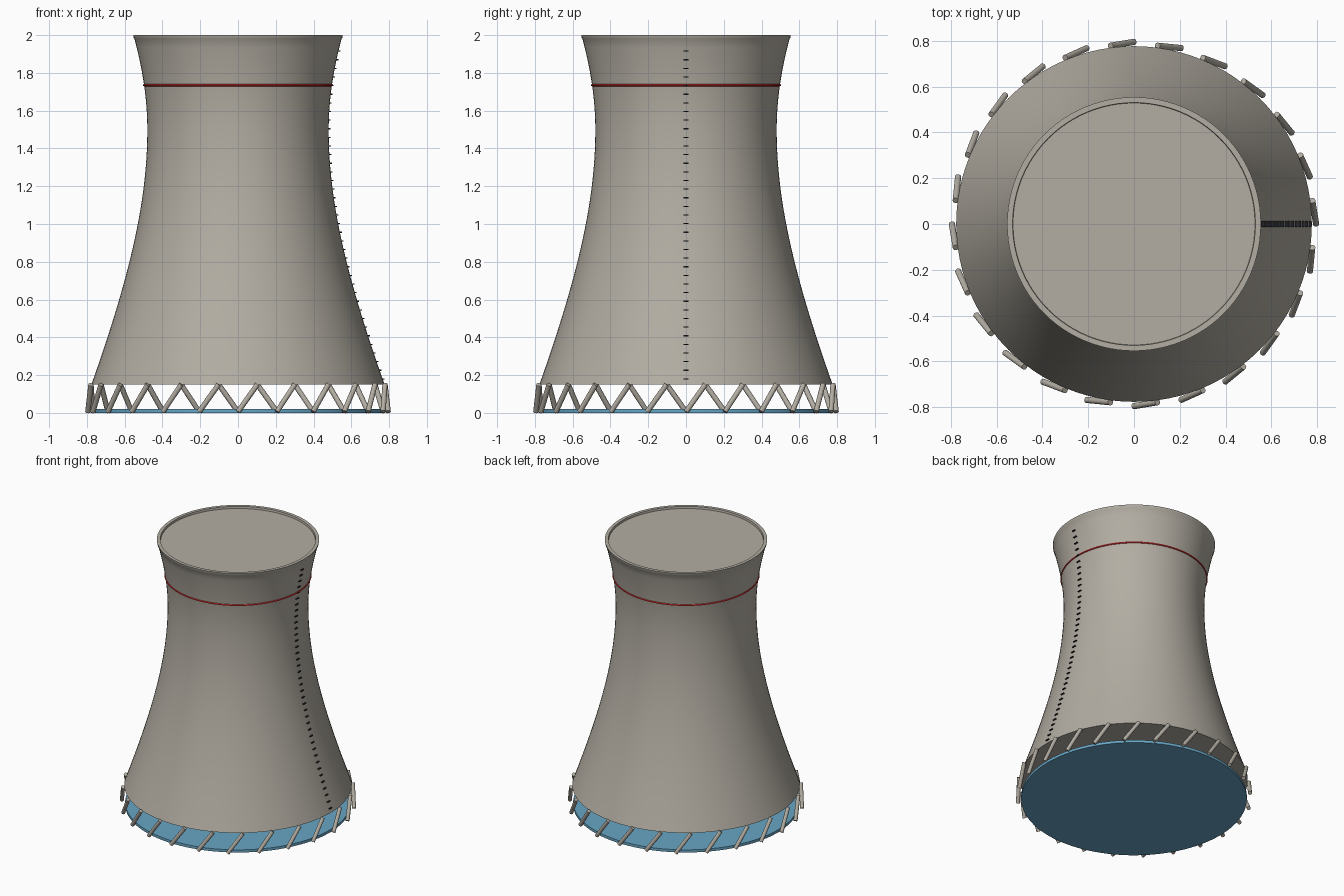
import bpy, math
from mathutils import Vector

if "Cube" in bpy.data.objects:
    bpy.data.objects.remove(bpy.data.objects["Cube"])


def material(name, rgb):
    m = bpy.data.materials.new(name)
    m.diffuse_color = (*rgb, 1)
    m.use_nodes = True
    m.node_tree.nodes["Principled BSDF"].inputs["Base Color"].default_value = m.diffuse_color
    return m


CONCRETE = material("concrete grey", (0.45, 0.42, 0.365))
WATER = material("water blue", (0.14, 0.38, 0.56))
RED = material("warning red", (0.75, 0.03, 0.03))
BLACK = material("ladder black", (0.015, 0.015, 0.018))
SEG = 96


def radius(z):
    # hyperbolic shell, slightly tighter above the throat
    c = 1.062 if z < 1.5 else 0.87
    return 0.48 * math.sqrt(1 + ((z - 1.5) / c) ** 2)


def mesh_object(name, verts, faces, mat, smooth=True):
    me = bpy.data.meshes.new(name)
    me.from_pydata(verts, [], faces)
    me.materials.append(mat)
    ob = bpy.data.objects.new(name, me)
    bpy.context.collection.objects.link(ob)
    if smooth:
        bpy.ops.object.select_all(action='DESELECT')
        ob.select_set(True)
        bpy.context.view_layer.objects.active = ob
        bpy.ops.object.shade_smooth_by_angle(angle=math.radians(35))
    return ob


def lathe(name, profile, mat, closed=False):
    # profile runs bottom to top on the outside; open ends are capped
    n = len(profile)
    verts = [(r * math.cos(2 * math.pi * s / SEG), r * math.sin(2 * math.pi * s / SEG), z)
             for r, z in profile for s in range(SEG)]
    faces = []
    for i in range(n if closed else n - 1):
        a, b = i * SEG, ((i + 1) % n) * SEG
        for s in range(SEG):
            t = (s + 1) % SEG
            faces.append((a + s, a + t, b + t, b + s))
    if not closed:
        faces.append(tuple(reversed(range(SEG))))
        faces.append(tuple(range((n - 1) * SEG, n * SEG)))
    return mesh_object(name, verts, faces, mat)


# Tower shell with rim lip and recessed cap
shell = [(radius(0.15 + 1.83 * i / 40), 0.15 + 1.83 * i / 40) for i in range(41)]
shell += [(0.552, 1.985), (0.554, 2.0), (0.53, 2.0), (0.528, 1.985)]
lathe("tower_shell", shell, CONCRETE)

# Water basin
lathe("water_basin", [(0.77, 0.0), (0.77, 0.02)], WATER)

# Red warning ring
ZR = 1.735
lathe("warning_ring", [(radius(ZR) + 0.006 * math.cos(a * math.pi / 4),
                        ZR + 0.006 * math.sin(a * math.pi / 4)) for a in range(8)], RED, True)

# Slanted support struts around the base
for k in range(24):
    a = math.radians(15 * k)
    b = a + math.radians(7.5)
    p = Vector((0.795 * math.cos(a), 0.795 * math.sin(a), 0.006))
    q = Vector((0.785 * math.cos(b), 0.785 * math.sin(b), 0.15))
    d = q - p
    bpy.ops.mesh.primitive_cylinder_add(vertices=10, radius=0.014, depth=d.length,
                                        location=(p + q) / 2,
                                        rotation=d.to_track_quat('Z', 'Y').to_euler())
    strut = bpy.context.object
    strut.name = f"support_strut_{k + 1}"
    strut.data.materials.append(CONCRETE)
    bpy.ops.object.shade_smooth_by_angle(angle=math.radians(40))

# Ladder rungs up the +x side
verts, faces = [], []
for i in range(39):
    z = 0.18 + 1.735 * i / 38
    r, o = radius(z), len(verts)
    verts += [(r + x, y, z + h) for x in (-0.01, 0.01) for y in (-0.014, 0.014) for h in (-0.003, 0.003)]
    faces += [tuple(o + j for j in f) for f in
              ((0, 1, 3, 2), (4, 6, 7, 5), (0, 4, 5, 1), (2, 3, 7, 6), (0, 2, 6, 4), (1, 5, 7, 3))]
mesh_object("ladder_rungs", verts, faces, BLACK, False)
